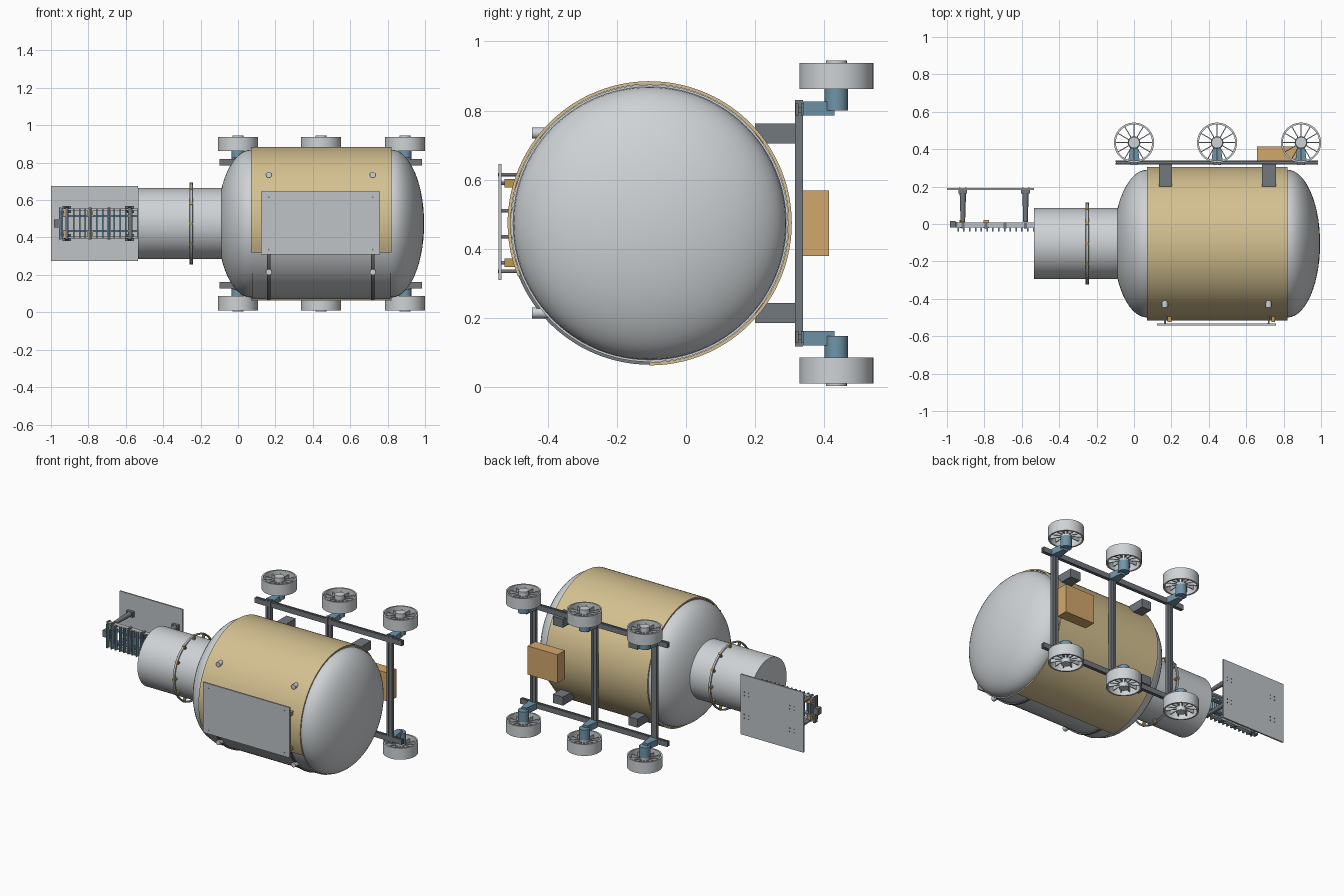
import bpy, bmesh
from math import sin, cos, pi, radians
from mathutils import Vector, Matrix

cube = bpy.data.objects.get("Cube")
if cube:
    bpy.data.objects.remove(cube, do_unlink=True)


def material(name, rgb):
    m = bpy.data.materials.new(name)
    m.use_nodes = True
    m.diffuse_color = (*rgb, 1)
    m.node_tree.nodes["Principled BSDF"].inputs["Base Color"].default_value = (*rgb, 1)
    return m


HULL = material("hull grey", (0.62, 0.65, 0.67))
PANEL = material("panel grey", (0.52, 0.55, 0.57))
GOLD = material("blanket gold", (0.66, 0.53, 0.28))
ORANGE = material("box orange", (0.65, 0.39, 0.15))
DARK = material("frame dark grey", (0.17, 0.19, 0.21))
BLUE = material("steel blue", (0.16, 0.30, 0.40))
BRASS = material("brass", (0.50, 0.32, 0.08))

CY, CZ = -0.105, 0.474      # hull axis
R = 0.395                   # hull radius


def finish(name, bm, mat, smooth=True):
    bmesh.ops.recalc_face_normals(bm, faces=bm.faces)
    me = bpy.data.meshes.new(name)
    bm.to_mesh(me)
    bm.free()
    me.materials.append(mat)
    if smooth:
        me.shade_smooth()
        me.set_sharp_from_angle(angle=radians(35))
    ob = bpy.data.objects.new(name, me)
    bpy.context.collection.objects.link(ob)
    return ob


def box(name, mat, x, y, z):
    """Box from (low, high) ranges."""
    bm = bmesh.new()
    bmesh.ops.create_cube(bm, size=1)
    for v in bm.verts:
        v.co = [r[0] if c < 0 else r[1] for c, r in zip(v.co, (x, y, z))]
    return finish(name, bm, mat, False)


def rod(name, mat, a, b, r, r2=None, sides=20):
    """Cylinder or cone between two points."""
    a, b = Vector(a), Vector(b)
    bm = bmesh.new()
    turn = (b - a).to_track_quat('Z', 'Y').to_matrix().to_4x4()
    bmesh.ops.create_cone(bm, cap_ends=True, segments=sides, radius1=r,
                          radius2=r if r2 is None else r2, depth=(b - a).length,
                          matrix=Matrix.Translation((a + b) / 2) @ turn)
    return finish(name, bm, mat)


def lathe(name, mat, profile, place, start=0, end=2 * pi, steps=64, closed=False):
    """Spin (radius, height) points about local z, then place them."""
    bm = bmesh.new()
    vs = [bm.verts.new((r, 0, h)) for r, h in profile]
    es = [bm.edges.new(p) for p in zip(vs, vs[1:] + vs[:1] if closed else vs[1:])]
    bmesh.ops.spin(bm, geom=vs + es, cent=(0, 0, 0), axis=(0, 0, 1),
                   angle=end - start, steps=steps)
    bmesh.ops.remove_doubles(bm, verts=bm.verts, dist=1e-5)
    if closed and end - start < 2 * pi - 0.01:
        bmesh.ops.holes_fill(bm, edges=[e for e in bm.edges if e.is_boundary])
    bm.transform(place @ Matrix.Rotation(start, 4, 'Z'))
    return finish(name, bm, mat)


# Local z -> world x, local x -> world y, local y -> world z
ALONG_X = Matrix(((0, 0, 1, 0), (1, 0, 0, CY), (0, 1, 0, CZ), (0, 0, 0, 1)))


def band(r0, r1, h0, h1):
    return [(r0, h0), (r1, h0), (r1, h1), (r0, h1)]


# Pressure hull with elliptical ends
N = 14
ends = [i * pi / 2 / N for i in range(N + 1)]
dome = [(R * sin(a), 0.07 - 0.18 * cos(a)) for a in ends]
dome += [(R * cos(a), 0.82 + 0.175 * sin(a)) for a in ends]
lathe("pressure_hull", HULL, dome, ALONG_X, steps=96)
lathe("hull_sleeve", HULL, band(R - 0.01, 0.401, 0.075, 0.815), ALONG_X, steps=96, closed=True)

# Insulation blanket wrapped part way round the hull
lathe("insulation_blanket", GOLD, band(0.402, 0.411, 0.07, 0.82), ALONG_X,
      radians(-90), radians(202), 84, True)

# Airlock neck and its hoop handrail
rod("airlock_neck", HULL, (-0.535, CY, CZ), (0, CY, CZ), 0.19, sides=64)
lathe("hoop_rail", PANEL, [(0.212 + 0.006 * cos(a), -0.25 + 0.009 * sin(a))
                           for a in [i * pi / 4 for i in range(8)]], ALONG_X, closed=True)
for i in range(12):
    d = Vector((0, cos(i * pi / 6), sin(i * pi / 6)))
    c = Vector((-0.25, CY, CZ))
    rod("hoop_standoff", BRASS, c + d * 0.185, c + d * 0.219, 0.01, sides=8)

# Front panel with its standoffs, guide straps and hull knobs
box("front_panel", PANEL, (0.123, 0.76), (-0.543, -0.533), (0.31, 0.645))
for x in (0.165, 0.72):
    lathe("guide_strap", DARK, band(0.399, 0.409, x - 0.009, x + 0.009), ALONG_X,
          radians(200), radians(270), 24, True)
    for z in (0.335, 0.36, 0.435, 0.51, 0.59, 0.615):
        rod("panel_standoff", PANEL, (x, -0.535, z), (x, -0.47, z), 0.005, sides=10)
    for z in (0.36, 0.59):
        box("standoff_clamp", BRASS, (x + 0.015, x + 0.035), (-0.525, -0.49), (z - 0.012, z + 0.012))
    for z in (0.215, 0.735):
        rod("hull_knob", HULL, (x, -0.446, z), (x, -0.38, z), 0.016, sides=12)
    for z in (0.335, 0.615):
        rod("panel_bolt", DARK, (x, -0.544, z), (x, -0.53, z), 0.005, sides=8)

# Rear panel carried on four posts
box("side_panel", PANEL, (-1.0, -0.535), (0.182, 0.192), (0.275, 0.675))
for x in (-0.915, -0.58):
    for z in (0.4, 0.55):
        rod("panel_post", DARK, (x, 0.01, z), (x, 0.165, z), 0.012, 0.017, 12)
        box("post_foot", DARK, (x - 0.023, x + 0.023), (0.163, 0.183), (z - 0.018, z + 0.018))
        for dx in (-0.016, 0.016):
            for dz in (-0.012, 0.012):
                rod("panel_bolt", DARK, (x + dx, 0.18, z + dz), (x + dx, 0.195, z + dz), 0.004, sides=8)

# Boarding ladder
for z in (0.40, 0.435, 0.515, 0.55):
    box("ladder_rail", PANEL if z in (0.40, 0.55) else BLUE,
        (-0.95, -0.535), (-0.02, 0.008), (z - 0.005, z + 0.005))
for i in range(14):
    x = -0.94 + i * 0.031
    box("ladder_rung", BLUE, (x - 0.004, x + 0.004), (-0.04, -0.018), (0.395, 0.555))
for x in (-0.915, -0.79, -0.69, -0.58):
    box("ladder_crossbar", DARK, (x - 0.008, x + 0.008), (-0.025, 0.008), (0.39, 0.56))
for x in (-0.92, -0.79):
    for z in (0.42, 0.53):
        box("ladder_latch", ORANGE, (x - 0.014, x + 0.014), (-0.022, 0.022), (z - 0.014, z + 0.014))
box("ladder_end_bar", DARK, (-0.957, -0.945), (-0.02, 0.01), (0.39, 0.56))
box("ladder_end_knob", DARK, (-0.985, -0.955), (-0.02, 0.015), (0.452, 0.495))

# Chassis: beams that mirror about the hull's mid height
AXLES = (0.0, 0.444, 0.893)


def mirrored(z0, z1, s):
    return tuple(sorted((CZ + s * (z0 - CZ), CZ + s * (z1 - CZ))))


for s in (1, -1):
    for y in (0.317, 0.332):
        box("side_beam", DARK, (-0.1, 0.985), (y, y + 0.008), mirrored(0.786, 0.82, s))
    box("side_beam_web", DARK, (-0.095, 0.98), (0.322, 0.335), mirrored(0.795, 0.811, s))
    for x in ((0.134, 0.203), (0.684, 0.759)):
        box("hull_mount", DARK, x, (0.2, 0.318), mirrored(0.705, 0.762, s))
for x in AXLES:
    for dx in (-0.012, 0.012):
        box("cross_beam", DARK, (x + dx - 0.008, x + dx + 0.008), (0.316, 0.339), (0.118, 0.831))
    box("cross_beam_web", DARK, (x - 0.006, x + 0.006), (0.322, 0.334), (0.12, 0.829))
box("battery_box", ORANGE, (0.658, 0.877), (0.336, 0.414), (0.379, 0.569))


# Wheels with brackets
def wheel(x, s):
    y = 0.435
    z = lambda h: CZ + s * (h - CZ)
    arm = box("wheel_bracket", BLUE, (x - 0.03, x + 0.03), (0.338, 0.43), mirrored(0.786, 0.827, s))
    for v in arm.data.vertices:
        if v.co.y > 0.4:
            v.co.x = x + (v.co.x - x) * 0.6
    rod("wheel_motor", BLUE, (x, y, z(0.80)), (x, y, z(0.87)), 0.034, sides=24)
    place = Matrix.Translation((x, y, z(0.90)))
    lathe("wheel_rim", HULL, band(0.097, 0.107, -0.038, 0.038), place, steps=48, closed=True)
    rod("wheel_hub", HULL, (x, y, z(0.862)), (x, y, z(0.945)), 0.03, sides=24)
    for i in range(12):
        bm = bmesh.new()
        bmesh.ops.create_cube(bm, size=1)
        bm.transform(place @ Matrix.Rotation(i * pi / 6, 4, 'Z')
                     @ Matrix.Translation((0.063, 0, 0)) @ Matrix.Diagonal((0.072, 0.005, 0.035, 1)))
        finish("wheel_spoke", bm, PANEL, False)


for x in AXLES:
    for s in (1, -1):
        wheel(x, s)
